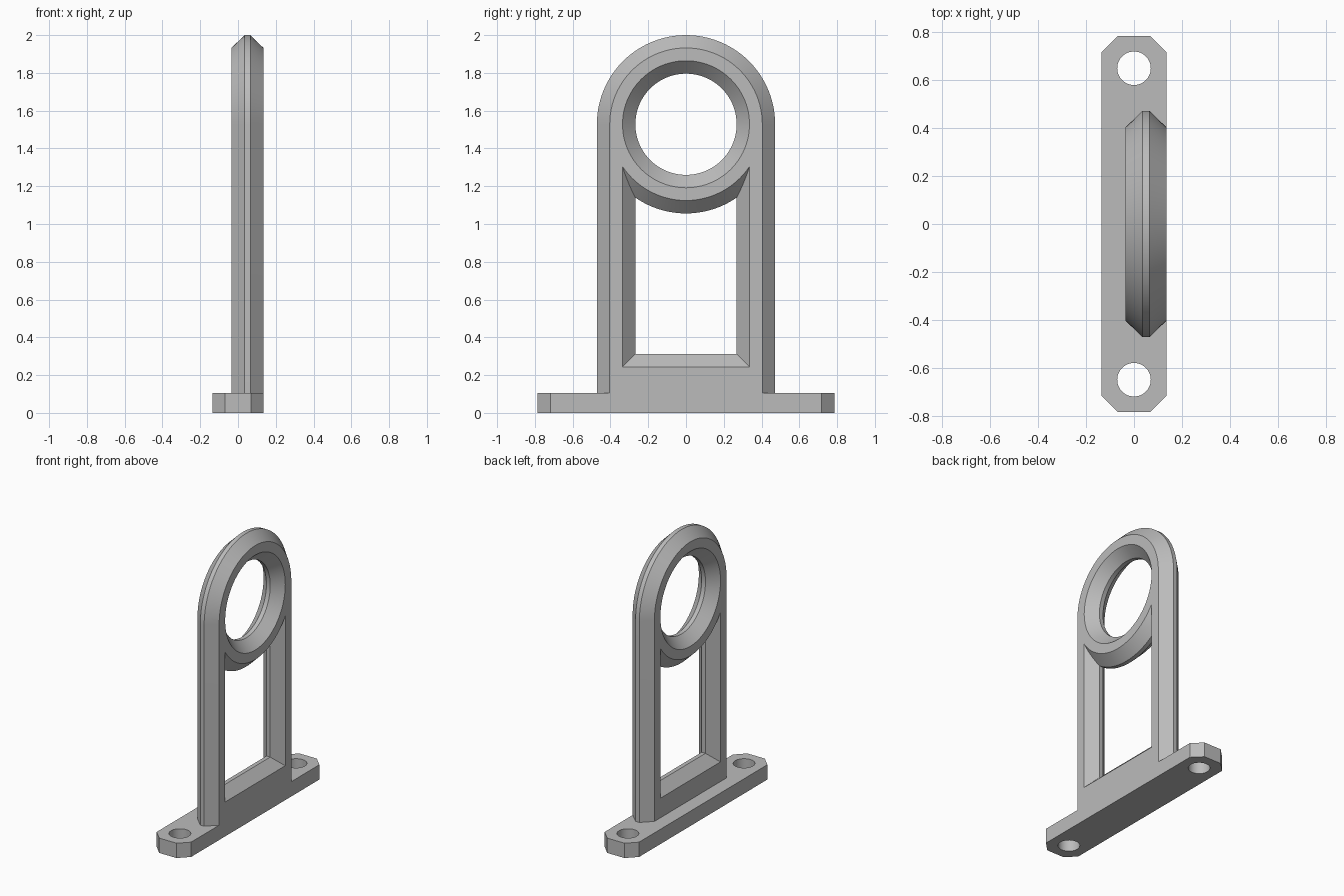
import bpy, bmesh, math

cube = bpy.data.objects.get("Cube")
if cube:
    bpy.data.objects.remove(cube, do_unlink=True)

metal = bpy.data.materials.new("plain grey")
metal.use_nodes = True
GREY = (0.5, 0.5, 0.5, 1)
metal.diffuse_color = GREY
metal.node_tree.nodes["Principled BSDF"].inputs["Base Color"].default_value = GREY

RING_Z = 1.528      # height of the ring centre
OUTER = 0.472       # half width of the arch and radius of the ring
INNER = 0.268       # half width of the window and radius of the eye
CHAMFER = 0.068
SEG = 96


def loft(name, rings):
    """Closed solid through matching rings of points."""
    bm = bmesh.new()
    loops = [[bm.verts.new(p) for p in ring] for ring in rings]
    n = len(loops[0])
    for a, b in zip(loops, loops[1:]):
        for i in range(n):
            j = (i + 1) % n
            bm.faces.new((a[i], a[j], b[j], b[i]))
    bm.faces.new(loops[0])
    bm.faces.new(loops[-1])
    bmesh.ops.recalc_face_normals(bm, faces=bm.faces)
    mesh = bpy.data.meshes.new(name)
    bm.to_mesh(mesh)
    bm.free()
    mesh.materials.append(metal)
    obj = bpy.data.objects.new(name, mesh)
    bpy.context.collection.objects.link(obj)
    return obj


def chamfered(name, outline, extra=0.0):
    """Loft an outline across the thickness; it takes the chamfer inset."""
    c = CHAMFER + extra
    levels = ((-0.035 - extra, c), (0.035, 0), (0.065, 0), (0.135 + extra, c))
    return loft(name, [[(x, y, z) for y, z in outline(inset)] for x, inset in levels])


def combine(target, other, operation):
    """Apply a boolean and remove the second solid."""
    other.hide_render = True
    mod = target.modifiers.new("combine", "BOOLEAN")
    mod.operation, mod.solver, mod.object = operation, "EXACT", other
    bpy.context.view_layer.objects.active = target
    bpy.ops.object.modifier_apply(modifier=mod.name)
    bpy.data.objects.remove(other, do_unlink=True)


def arc(radius, turn, count):
    return [(radius * math.cos(turn * i / SEG), RING_Z + radius * math.sin(turn * i / SEG))
            for i in range(count)]


def circle(radius):
    return arc(radius, math.tau, SEG)


def arch(inset):
    r = OUTER - inset
    return arc(r, math.tau, SEG // 2 + 1) + [(-r, 0.05), (r, 0.05)]


def window(inset):
    w, low, high = INNER + inset, 0.312 - inset, 1.4
    return [(-w, low), (w, low), (w, high), (-w, high)]


# Upright arch with a chamfered rim
bracket = chamfered("ring_bracket", arch)

# Window under the ring, its top following the rim of the ring
opening = chamfered("window_cutter", window, 0.01)
combine(opening, chamfered("ring_rim", lambda c: circle(OUTER - c), 0.02), "DIFFERENCE")
combine(bracket, opening, "DIFFERENCE")

# Countersunk eye
combine(bracket, chamfered("eye_cutter", lambda c: circle(INNER + c), 0.01), "DIFFERENCE")

# Foot plate with clipped corners
X, Y, CUT = 0.135, 0.785, 0.067
plan = [(X, Y - CUT), (X - CUT, Y), (CUT - X, Y), (-X, Y - CUT)]
plan += [(-x, -y) for x, y in plan]
foot = loft("foot_plate", [[(x, y, z) for x, y in plan] for z in (0, 0.105)])

# Bolt holes
for side in (-1, 1):
    ring = [(0.07 * math.cos(math.tau * i / 48), side * 0.65 + 0.07 * math.sin(math.tau * i / 48))
            for i in range(48)]
    hole = loft("bolt_hole_cutter", [[(x, y, z) for x, y in ring] for z in (-0.1, 0.2)])
    combine(foot, hole, "DIFFERENCE")

combine(bracket, foot, "UNION")

# Smooth curves, crisp chamfers
bpy.ops.object.select_all(action="DESELECT")
bracket.select_set(True)
bpy.context.view_layer.objects.active = bracket
bpy.ops.object.shade_smooth_by_angle(angle=math.radians(25))
